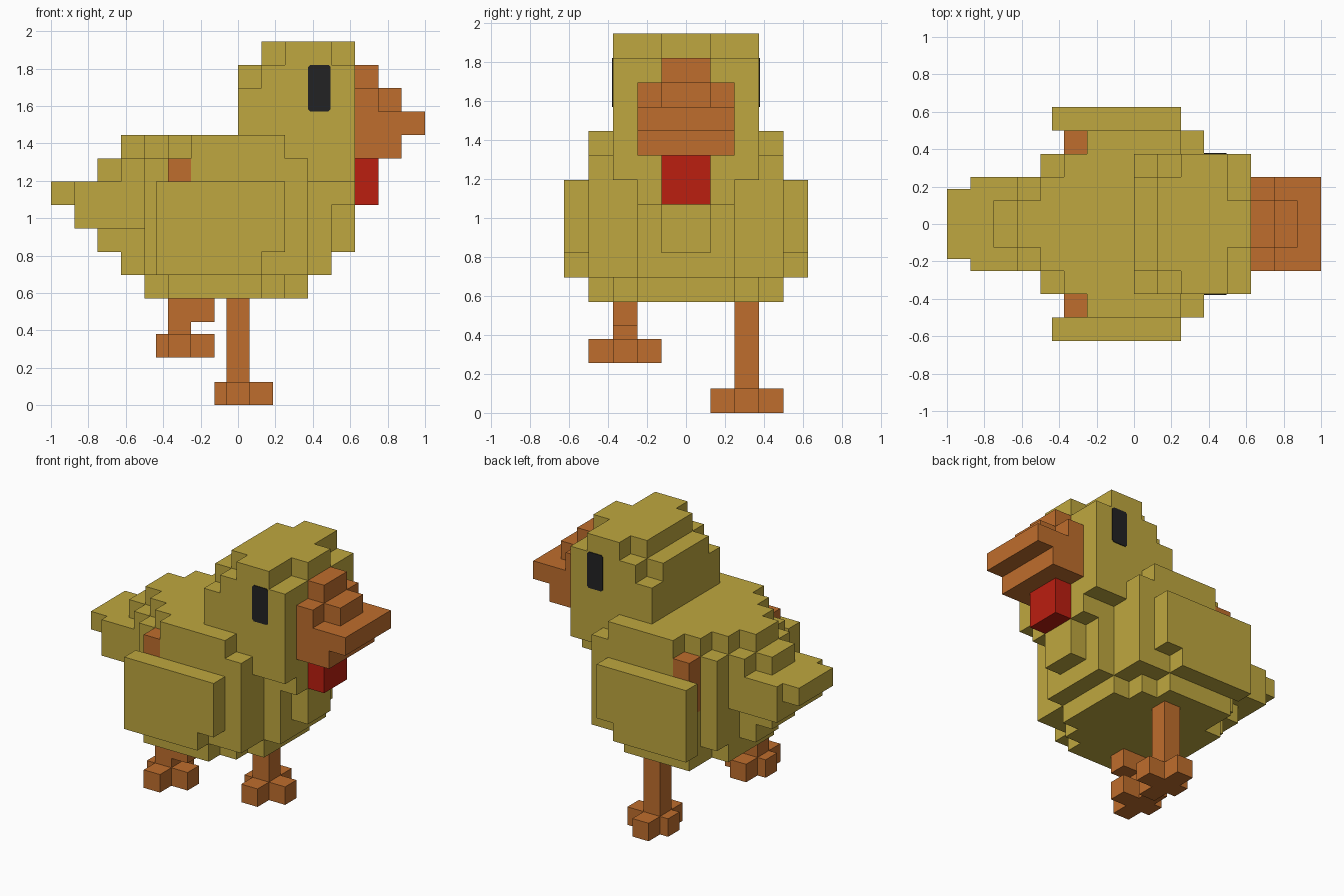
import bpy, bmesh

if "Cube" in bpy.data.objects:
    bpy.data.objects.remove(bpy.data.objects["Cube"])

U = 0.125   # block size
Z0 = 0.07   # height of block row zero (body starts at row 4)


def material(name, rgb):
    m = bpy.data.materials.new(name)
    m.use_nodes = True
    m.diffuse_color = (*rgb, 1)
    m.node_tree.nodes["Principled BSDF"].inputs["Base Color"].default_value = (*rgb, 1)
    return m


yellow = material("feather yellow", (0.52, 0.39, 0.05))
orange = material("beak orange", (0.52, 0.155, 0.026))
red = material("wattle red", (0.50, 0.013, 0.005))
black = material("eye black", (0.016, 0.016, 0.017))


def prism(bm, pts, push):
    """Extrude a closed outline of 3D points along a vector."""
    a = [bm.verts.new(p) for p in pts]
    b = [bm.verts.new([c + d for c, d in zip(p, push)]) for p in pts]
    bm.faces.new(a)
    bm.faces.new(b[::-1])
    for i in range(len(a)):
        j = (i + 1) % len(a)
        bm.faces.new((a[j], a[i], b[i], b[j]))


def box(bm, x0, x1, y0, y1, z0, z1):
    prism(bm, [(x0, y0, z0), (x1, y0, z0), (x1, y1, z0), (x0, y1, z0)], (0, 0, z1 - z0))


def slab(bm, row, steps, rows=1):
    """Symmetric stepped layer; steps are (half width, back x, front x), narrow to wide."""
    half = []
    for i, (w, _, x1) in enumerate(steps):
        if i:
            half.append((x1, steps[i - 1][0]))
        half.append((x1, w))
    for i in range(len(steps) - 1, -1, -1):
        half.append((steps[i][1], steps[i][0]))
        if i:
            half.append((steps[i][1], steps[i - 1][0]))
    loop = []
    for p in half + [(x, -y) for x, y in reversed(half)]:
        if not loop or loop[-1] != p:
            loop.append(p)
    z = Z0 + row * U
    prism(bm, [(x * U, y * U, z) for x, y in loop], (0, 0, rows * U))


def finish(name, bm, mat):
    bmesh.ops.recalc_face_normals(bm, faces=bm.faces)
    me = bpy.data.meshes.new(name)
    bm.to_mesh(me)
    bm.free()
    me.materials.append(mat)
    ob = bpy.data.objects.new(name, me)
    bpy.context.scene.collection.objects.link(ob)
    return ob


def layered(name, mat, layers):
    bm = bmesh.new()
    for row, rows, steps in layers:
        slab(bm, row, steps, rows)
    return finish(name, bm, mat)


# Body with stepped chest and tail
layered("body", yellow, [
    (4, 1, [(2, -4, 3), (3, -3, 2), (4, -3, 1)]),
    (5, 1, [(1, -5, 4), (2, -4, 4), (3, -4, 3), (4, -3, 3)]),
    (6, 1, [(1, -6, 5), (2, -4, 4), (3, -4, 3), (4, -3, 3)]),
    (7, 1, [(1, -7, 5), (2, -7, 4), (3, -4, 3), (4, -2, 3)]),
    (8, 1, [(1.5, -8, 5), (2, -7, 5), (3, -4, 3), (4, -2, 3)]),
    (9, 1, [(1, -6, 5), (2, -5, 5), (3, -4, 5), (4, -2, 3)]),
    (10, 1, [(1, -5, 5), (2, -4, 5), (3, -3, 5), (4, -2, 2)]),
])

# Head with stepped crown
layered("head", yellow, [
    (11, 2, [(3, 0, 5)]),
    (13, 1, [(2, 0, 5), (3, 1, 5)]),
    (14, 1, [(1, 1, 5), (2, 1, 4), (3, 2, 4)]),
])

# Beak and wattle
layered("beak", orange, [
    (10, 1, [(2, 5, 7)]),
    (11, 1, [(2, 5, 8)]),
    (12, 1, [(1, 5, 7), (2, 5, 6)]),
    (13, 1, [(1, 5, 6)]),
])
layered("wattle", red, [(8, 2, [(1, 5, 6)])])

for side, s in (("left", 1), ("right", -1)):
    # Wing: flat plate with a notch in the lower front corner
    bm = bmesh.new()
    lo, hi = Z0 + 5 * U, Z0 + 9 * U
    outline = [(-3.5 * U, lo), (U, lo), (U, lo + U), (2 * U, lo + U), (2 * U, hi), (-3.5 * U, hi)]
    prism(bm, [(x, s * 4 * U, z) for x, z in outline], (0, s * U, 0))
    finish(side + "_wing", bm, yellow)

    # Orange block behind the wing
    bm = bmesh.new()
    box(bm, -3 * U, -2 * U, *sorted((s * 3 * U, s * 4 * U)), Z0 + 7 * U, Z0 + 10 * U)
    finish(side + "_wing_patch", bm, orange)

    # Eye: thin plate with clipped corners
    bm = bmesh.new()
    x0, x1, z0, z1, c = 3 * U, 4 * U - 0.005, Z0 + 12 * U, Z0 + 14 * U, 0.012
    outline = [(x0 + c, z0), (x1 - c, z0), (x1, z0 + c), (x1, z1 - c),
               (x1 - c, z1), (x0 + c, z1), (x0, z1 - c), (x0, z0 + c)]
    prism(bm, [(x, s * 3 * U, z) for x, z in outline], (0, s * 0.005, 0))
    finish(side + "_eye", bm, black)


def foot(name, x, y, z):
    """Cross-shaped foot around a shank centre, with a longer front toe."""
    h = U / 2
    bm = bmesh.new()
    pts = [(-U, -h), (-h, -h), (-h, -3 * h), (h, -3 * h), (h, -h), (3 * h, -h),
           (3 * h, h), (h, h), (h, 3 * h), (-h, 3 * h), (-h, h), (-U, h)]
    prism(bm, [(x + a, y + b, z) for a, b in pts], (0, 0, U))
    finish(name, bm, orange)


# Standing leg
ground = Z0 + 4 * U
foot("left_foot", 0, 2.5 * U, 0)
bm = bmesh.new()
box(bm, -U / 2, U / 2, 2 * U, 3 * U, U, ground)
finish("left_leg", bm, orange)

# Raised leg, bent at the knee
foot("right_foot", -2.5 * U, -2.5 * U, 0.255)
bm = bmesh.new()
outline = [(-3 * U, 0.38), (-2 * U, 0.38), (-2 * U, 0.445), (-U, 0.445), (-U, ground), (-3 * U, ground)]
prism(bm, [(x, -3 * U, z) for x, z in outline], (0, U, 0))
finish("right_leg", bm, orange)
